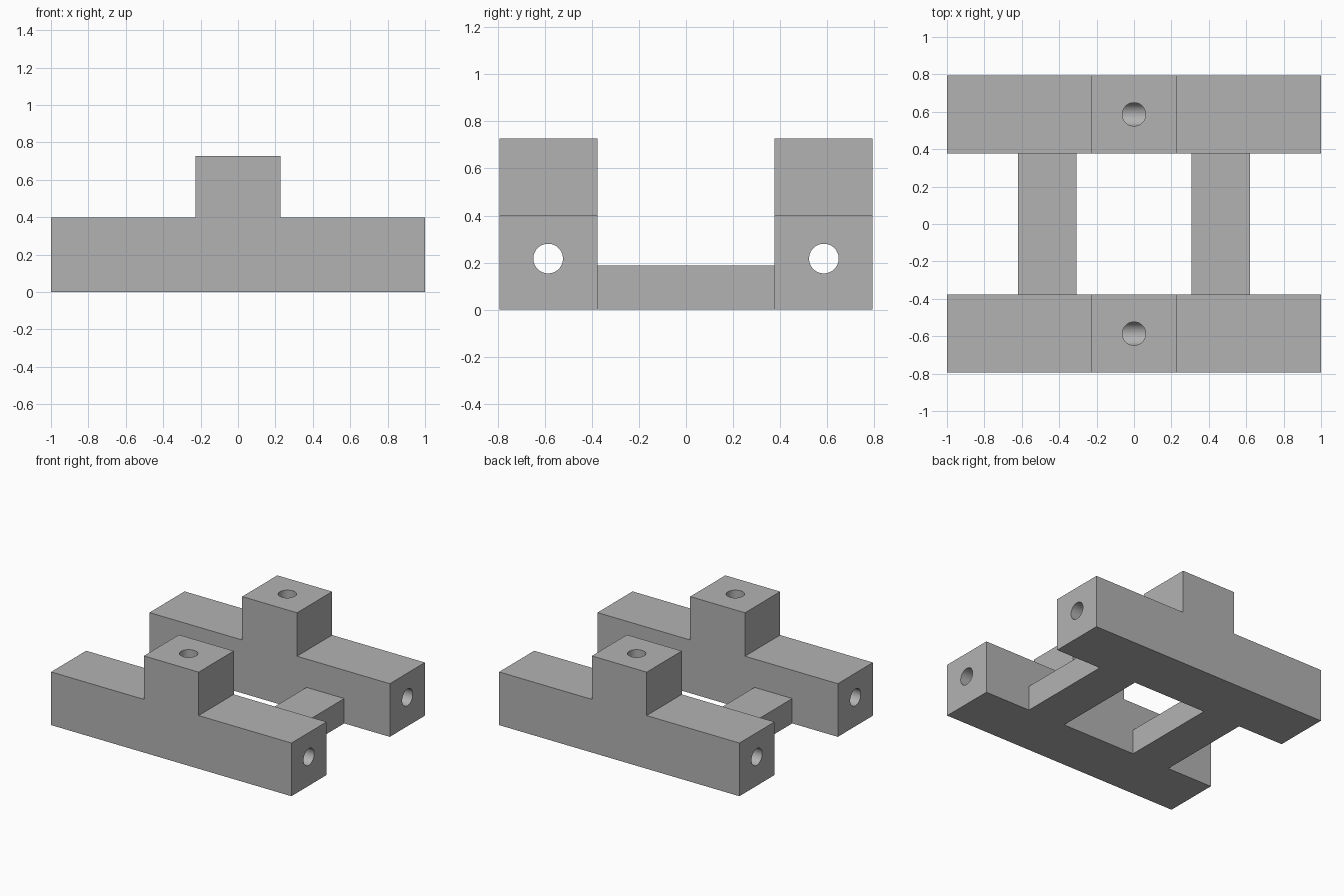
import bpy
import bmesh
import math
from mathutils import Matrix

if "Cube" in bpy.data.objects:
    bpy.data.objects.remove(bpy.data.objects["Cube"], do_unlink=True)

# Main dimensions
BEAM_IN, BEAM_OUT, BEAM_TOP = 0.376, 0.793, 0.40
POST_HALF, POST_TOP = 0.228, 0.727
BORE_Y, BORE_Z, BORE_R = 0.586, 0.217, 0.063

grey = bpy.data.materials.new("plain grey")
grey.use_nodes = True
colour = (0.45, 0.45, 0.45, 1)
grey.diffuse_color = colour
grey.node_tree.nodes["Principled BSDF"].inputs["Base Color"].default_value = colour


def add_object(name, bm):
    bmesh.ops.recalc_face_normals(bm, faces=bm.faces)
    mesh = bpy.data.meshes.new(name)
    bm.to_mesh(mesh)
    bm.free()
    mesh.materials.append(grey)
    obj = bpy.data.objects.new(name, mesh)
    bpy.context.collection.objects.link(obj)
    return obj


def prism(name, profile, y0, y1):
    """Extrude an x-z profile along y."""
    bm = bmesh.new()
    face = bm.faces.new([bm.verts.new((x, y0, z)) for x, z in profile])
    out = bmesh.ops.extrude_face_region(bm, geom=[face])
    moved = [v for v in out["geom"] if isinstance(v, bmesh.types.BMVert)]
    bmesh.ops.translate(bm, verts=moved, vec=(0, y1 - y0, 0))
    return add_object(name, bm)


def cylinder(name, radius, length, centre, turn=0):
    bm = bmesh.new()
    place = Matrix.Translation(centre) @ Matrix.Rotation(turn, 4, "Y")
    bmesh.ops.create_cone(bm, cap_ends=True, segments=48, radius1=radius,
                          radius2=radius, depth=length, matrix=place)
    return add_object(name, bm)


def combine(target, tool, operation):
    """Apply a boolean and discard the tool."""
    mod = target.modifiers.new("combine", "BOOLEAN")
    mod.object, mod.operation, mod.solver = tool, operation, "EXACT"
    bpy.context.view_layer.objects.active = target
    bpy.ops.object.modifier_apply(modifier=mod.name)
    bpy.data.objects.remove(tool, do_unlink=True)


# Long beams with a raised centre post
right_half = [(1, 0), (1, BEAM_TOP), (POST_HALF, BEAM_TOP), (POST_HALF, POST_TOP)]
beam_profile = right_half + [(-x, z) for x, z in reversed(right_half)]
frame = prism("bored_frame", beam_profile, -BEAM_OUT, -BEAM_IN)
combine(frame, prism("back_beam", beam_profile, BEAM_IN, BEAM_OUT), "UNION")

# Low cross bars joining the beams
for side in (-1, 1):
    bar = [(side * x, z) for x, z in ((0.307, 0), (0.621, 0), (0.621, 0.187), (0.307, 0.187))]
    combine(frame, prism("cross_bar", bar, -BEAM_IN - 0.04, BEAM_IN + 0.04), "UNION")

# Lengthwise through bores, met by a vertical bore in each post
for y in (-BORE_Y, BORE_Y):
    combine(frame, cylinder("long_bore", BORE_R, 2.4, (0, y, BORE_Z), math.pi / 2), "DIFFERENCE")
    depth = POST_TOP + 0.1 - BORE_Z
    combine(frame, cylinder("post_bore", BORE_R - 0.0005, depth,
                            (0, y, BORE_Z + depth / 2)), "DIFFERENCE")

# Smooth bore walls, crisp corners
bpy.ops.object.select_all(action="DESELECT")
frame.select_set(True)
bpy.context.view_layer.objects.active = frame
bpy.ops.object.shade_smooth_by_angle(angle=math.radians(30))
